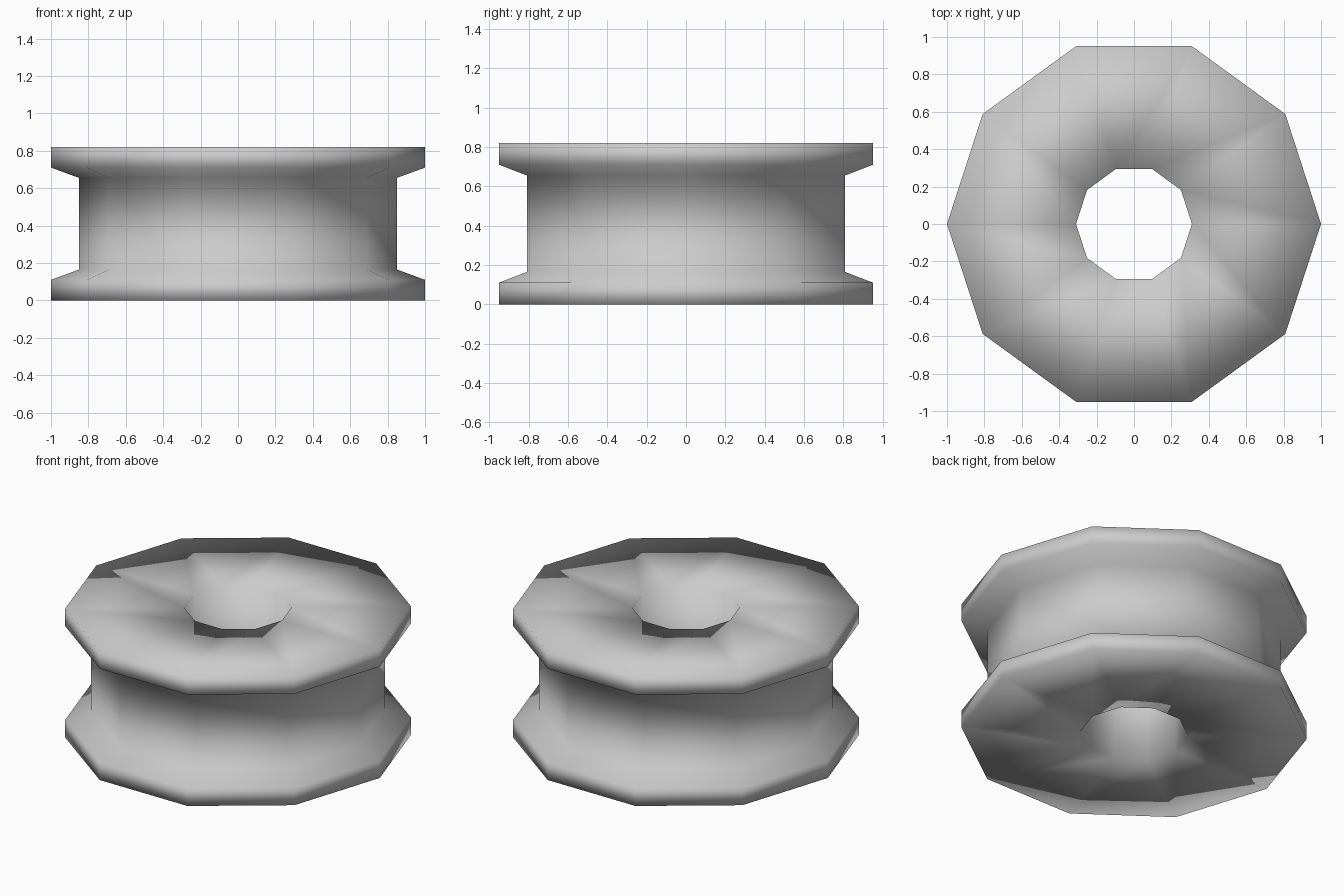
import bpy
import bmesh
import math

cube = bpy.data.objects.get("Cube")
if cube:
    bpy.data.objects.remove(cube, do_unlink=True)

SIDES = 10
HEIGHT = 0.82

# Light grey material
grey = bpy.data.materials.new("light_grey")
grey.use_nodes = True
grey.diffuse_color = (0.6, 0.6, 0.6, 1)
grey.node_tree.nodes["Principled BSDF"].inputs["Base Color"].default_value = (0.6, 0.6, 0.6, 1)

# Lower half of the cross-section (radius, height): bore, flange rim, groove
lower = [(0.31, 0), (1, 0), (1, 0.11), (0.85, 0.165)]
profile = lower + [(r, HEIGHT - z) for r, z in reversed(lower)]

# Turn the closed cross-section into a ten-sided spool
bm = bmesh.new()
verts = [bm.verts.new((r, 0, z)) for r, z in profile]
edges = [bm.edges.new((v, verts[(i + 1) % len(verts)])) for i, v in enumerate(verts)]
bmesh.ops.spin(bm, geom=verts + edges, cent=(0, 0, 0), axis=(0, 0, 1),
               angle=math.tau, steps=SIDES, use_merge=False)
bmesh.ops.remove_doubles(bm, verts=bm.verts[:], dist=0.001)
bmesh.ops.recalc_face_normals(bm, faces=bm.faces[:])
for face in bm.faces:
    face.smooth = True

mesh = bpy.data.meshes.new("spool")
bm.to_mesh(mesh)
bm.free()
mesh.materials.append(grey)
spool = bpy.data.objects.new("spool", mesh)
bpy.context.collection.objects.link(spool)
